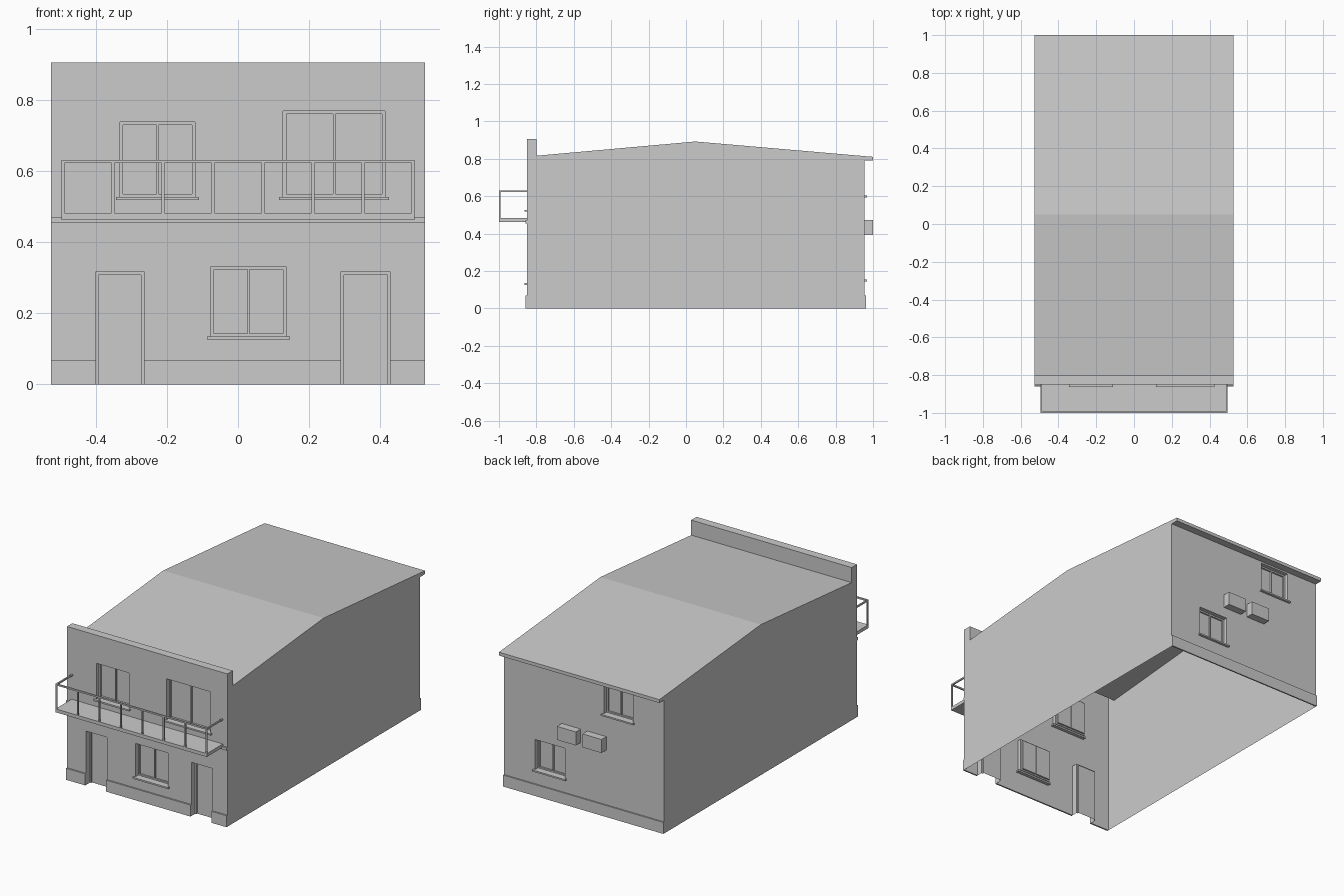
import bpy, bmesh
from mathutils import Matrix, Vector

if "Cube" in bpy.data.objects:
    bpy.data.objects.remove(bpy.data.objects["Cube"])

W, FRONT, BACK = 0.526, -0.85, 0.955


def finish(name, bm):
    bmesh.ops.recalc_face_normals(bm, faces=bm.faces)
    me = bpy.data.meshes.new(name)
    bm.to_mesh(me)
    bm.free()
    ob = bpy.data.objects.new(name, me)
    bpy.context.collection.objects.link(ob)
    return ob


def boxes(name, items):
    """One object from boxes given as (x0, x1, y0, y1, z0, z1)."""
    bm = bmesh.new()
    for x0, x1, y0, y1, z0, z1 in items:
        m = Matrix.Translation(((x0 + x1) / 2, (y0 + y1) / 2, (z0 + z1) / 2))
        m = m @ Matrix.Diagonal((x1 - x0, abs(y1 - y0), z1 - z0, 1))
        bmesh.ops.create_cube(bm, size=1, matrix=m)
    return finish(name, bm)


# openings: x0, x1, z0, z1, wall y, outward direction
windows = [(-0.332, -0.121, 0.527, 0.738, FRONT, -1),
           (0.127, 0.414, 0.527, 0.769, FRONT, -1),
           (-0.076, 0.135, 0.135, 0.332, FRONT, -1),
           (0.125, 0.32, 0.153, 0.33, BACK, 1),
           (-0.32, -0.13, 0.603, 0.78, BACK, 1)]
doors = [(-0.40, -0.265), (0.29, 0.428)]

# house shell: side profile extruded across the width
profile = [(FRONT, 0), (BACK, 0), (BACK, 0.79), (1, 0.79), (1, 0.81),
           (0.05, 0.892), (-0.8, 0.816), (-0.8, 0.905), (FRONT, 0.905)]
bm = bmesh.new()
face = bm.faces.new([bm.verts.new((-W, y, z)) for y, z in profile])
ext = bmesh.ops.extrude_face_region(bm, geom=[face])
bmesh.ops.translate(bm, vec=Vector((2 * W, 0, 0)),
                    verts=[v for v in ext["geom"] if isinstance(v, bmesh.types.BMVert)])
house = finish("house_shell", bm)

# recesses: whole openings first, then panes and door panels set deeper
recess, panes = [], []
for x0, x1, z0, z1, y, s in windows:
    mid = (x0 + x1) / 2
    ya = y + s * 0.02
    recess.append((x0, x1, ya, y - s * 0.025, z0, z1))
    for a, b in ((x0 + 0.009, mid - 0.003), (mid + 0.003, x1 - 0.009)):
        panes.append((a, b, ya, y - s * 0.035, z0 + 0.008, z1 - 0.009))
for x0, x1 in doors:
    recess.append((x0, x1, FRONT - 0.02, FRONT + 0.035, -0.1, 0.318))
    panes.append((x0 + 0.008, x1 - 0.008, FRONT - 0.02, FRONT + 0.043, -0.1, 0.308))

cutters = [boxes("opening_cutter", recess), boxes("pane_cutter", panes)]
for c in cutters:
    c.hide_render = True
    mod = house.modifiers.new("cut", "BOOLEAN")
    mod.operation, mod.solver, mod.object = "DIFFERENCE", "EXACT", c
bpy.context.view_layer.update()
house.data = bpy.data.meshes.new_from_object(
    house.evaluated_get(bpy.context.evaluated_depsgraph_get()))
house.modifiers.clear()
for c in cutters:
    bpy.data.objects.remove(c)

# the shell is open underneath
bm = bmesh.new()
bm.from_mesh(house.data)
floor = [f for f in bm.faces if all(abs(v.co.z) < 1e-4 for v in f.verts)]
bmesh.ops.delete(bm, geom=floor, context="FACES")
bm.to_mesh(house.data)
bm.free()

# window sills
boxes("window_sills", [(x0 - 0.011, x1 + 0.011, y - s * 0.02, y + s * 0.014, z0 - 0.009, z0)
                       for x0, x1, z0, z1, y, s in windows])

# plinth, interrupted by the doors
edges = [-W, doors[0][0], doors[0][1], doors[1][0], doors[1][1], W]
boxes("front_plinth", [(edges[i], edges[i + 1], FRONT - 0.009, FRONT, 0, 0.068)
                       for i in (0, 2, 4)])
boxes("back_plinth", [(-W, W, BACK, BACK + 0.008, 0, 0.068)])

# band between the storeys and balcony slab
boxes("storey_band", [(-W, W, FRONT - 0.008, FRONT, 0.454, 0.47)])
boxes("balcony_slab", [(-0.496, 0.496, -1, FRONT, 0.462, 0.482)])

# balcony railing: posts, front rail, side rails
t = 0.004
posts = [(x - t, x + t, -1, -0.992, 0.482, 0.622)
         for x in (-0.492 + 0.984 * i / 7 for i in range(8))]
boxes("balcony_posts", posts)
boxes("balcony_rails", [(-0.496, 0.496, -1, -0.992, 0.622, 0.631),
                        (-0.496, -0.488, -0.992, FRONT, 0.622, 0.631),
                        (0.488, 0.496, -0.992, FRONT, 0.622, 0.631)])

# air conditioning units on the back wall
boxes("air_units", [(0.022, 0.146, BACK, 1, 0.392, 0.472),
                    (-0.146, -0.022, BACK, 1, 0.392, 0.472)])
